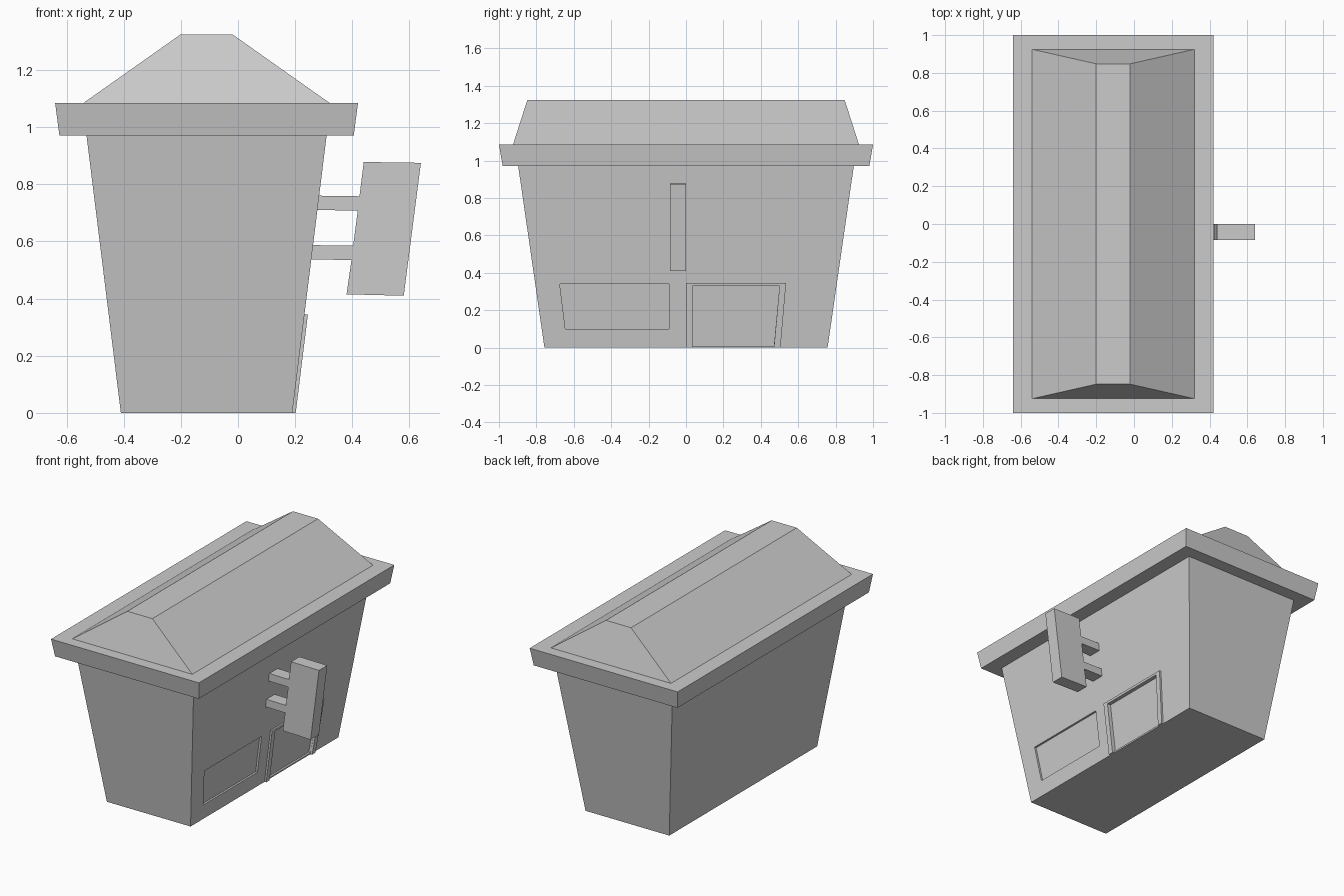
import bpy, bmesh

if "Cube" in bpy.data.objects:
    bpy.data.objects.remove(bpy.data.objects["Cube"])


def loft(name, ring_a, ring_b):
    """Closed solid between two matching rings of points."""
    bm = bmesh.new()
    a = [bm.verts.new(p) for p in ring_a]
    b = [bm.verts.new(p) for p in ring_b]
    bm.faces.new(a)
    bm.faces.new(b)
    for i in range(len(a)):
        j = (i + 1) % len(a)
        bm.faces.new((a[i], a[j], b[j], b[i]))
    bmesh.ops.recalc_face_normals(bm, faces=bm.faces)
    mesh = bpy.data.meshes.new(name)
    bm.to_mesh(mesh)
    bm.free()
    ob = bpy.data.objects.new(name, mesh)
    bpy.context.collection.objects.link(ob)
    return ob


def rect(x0, x1, y, z):
    return [(x0, -y, z), (x1, -y, z), (x1, y, z), (x0, y, z)]


def wall_x(z):
    """Position of the sloping right wall at height z."""
    return 0.19 + 0.12 * z / 0.97


def on_wall(name, yz, inner, outer):
    """Outline in y, z extruded along x, following the right wall."""
    return loft(name, *[[(wall_x(z) + d, y, z) for y, z in yz]
                        for d in (inner, outer)])


# Flared body, eaves slab and hipped roof
body = loft("body", rect(-0.41, 0.19, 0.757, 0), rect(-0.53, 0.31, 0.897, 0.97))
loft("eaves", rect(-0.625, 0.405, 0.98, 0.97), rect(-0.64, 0.42, 1.0, 1.085))
loft("roof", rect(-0.54, 0.32, 0.925, 1.085), rect(-0.20, -0.02, 0.848, 1.325))

# Shallow window and door recesses
window = [(-0.645, 0.10), (-0.09, 0.10), (-0.09, 0.34), (-0.675, 0.34)]
door = [(0.035, 0.01), (0.47, 0.01), (0.50, 0.33), (0.035, 0.33)]
for name, outline in (("window_cutter", window), ("door_cutter", door)):
    cutter = on_wall(name, outline, -0.013, 0.1)
    cutter.hide_render = True
    cutter.hide_viewport = False
    mod = body.modifiers.new(name, 'BOOLEAN')
    mod.operation = 'DIFFERENCE'
    mod.solver = 'EXACT'
    mod.object = cutter
    bpy.context.view_layer.objects.active = body
    bpy.ops.object.modifier_apply(modifier=name)
    bpy.data.objects.remove(cutter)

# Raised door frame, open at the bottom
on_wall("door_frame", [(0, 0), (0.035, 0), (0.035, 0.33), (0.50, 0.33),
                       (0.47, 0), (0.505, 0), (0.535, 0.345), (0, 0.345)],
        0, 0.012)

# Hanging sign board with its two brackets, one extruded outline
sign = [(0.44, 0.878), (0.64, 0.875), (0.58, 0.41), (0.38, 0.415),
        (0.397, 0.535), (wall_x(0.535), 0.537), (wall_x(0.585), 0.587),
        (0.403, 0.585), (0.419, 0.708), (wall_x(0.708), 0.71),
        (wall_x(0.76), 0.76), (0.425, 0.758)]
loft("sign", *[[(x, y, z) for x, z in sign] for y in (-0.085, 0)])
